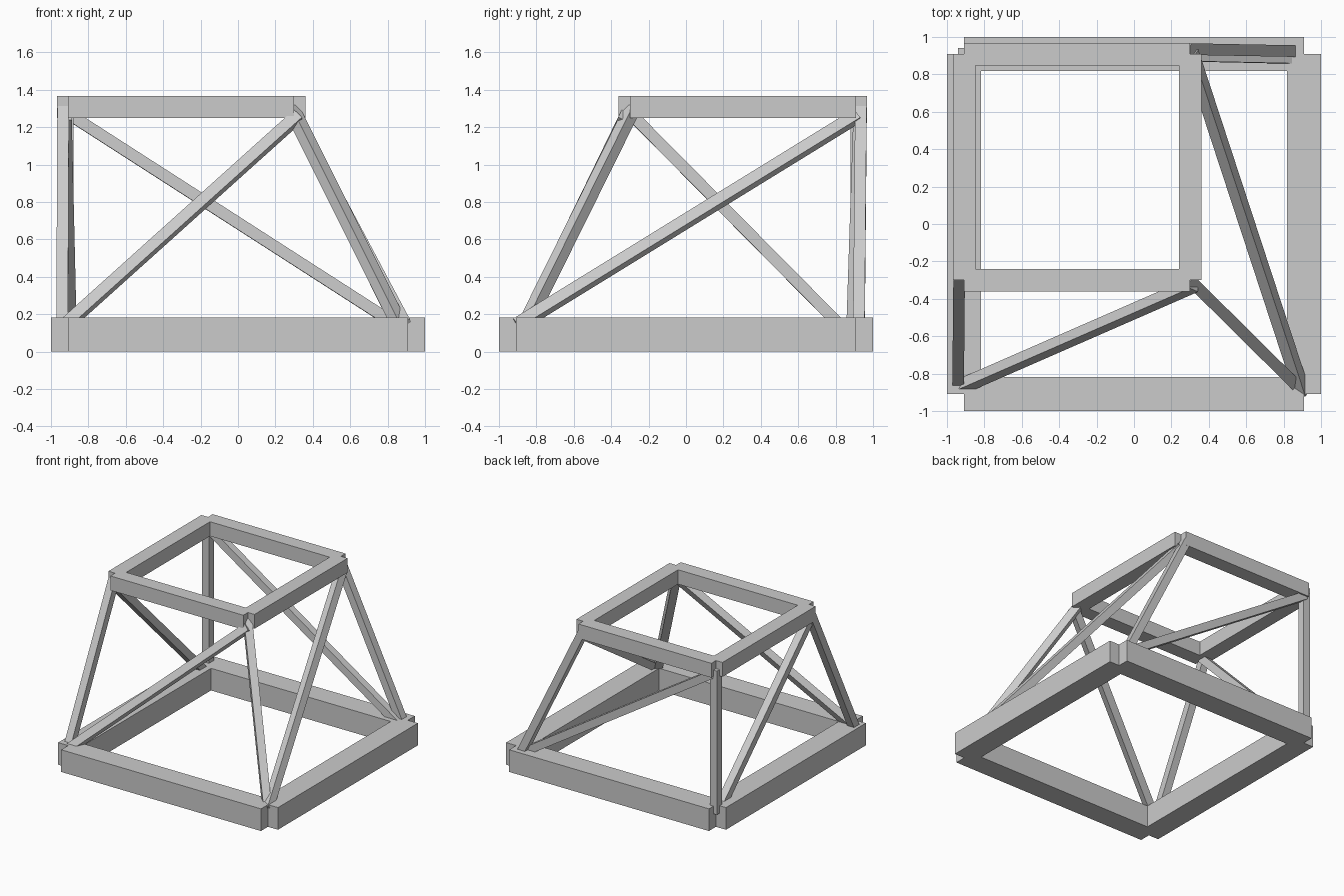
import bpy
from mathutils import Vector, Matrix

if "Cube" in bpy.data.objects:
    bpy.data.objects.remove(bpy.data.objects["Cube"])

def beam(name, p0, p1, ref, w, h):
    """Box running from p0 to p1; ref fixes its roll."""
    p0, p1 = Vector(p0), Vector(p1)
    d = (p1 - p0).normalized()
    u = d.cross(Vector(ref)).normalized()
    v = d.cross(u)
    c = [p + u * a * w / 2 + v * b * h / 2
         for p in (p0, p1) for a, b in ((-1, -1), (1, -1), (1, 1), (-1, 1))]
    faces = [(3, 2, 1, 0), (4, 5, 6, 7)]
    faces += [(i, (i + 1) % 4, (i + 1) % 4 + 4, i + 4) for i in range(4)]
    me = bpy.data.meshes.new(name)
    me.from_pydata(c, [], faces)
    ob = bpy.data.objects.new(name, me)
    bpy.context.collection.objects.link(ob)

def square_frame(name, x0, x1, y0, y1, z, w, h):
    """Four beams ending on the corner points, leaving notched corners."""
    pts = [(x0, y0, z), (x1, y0, z), (x1, y1, z), (x0, y1, z)]
    for side, i in zip(("front", "right", "back", "left"), range(4)):
        beam(f"{name}_{side}", pts[i], pts[(i + 1) % 4], (0, 0, 1), w, h)

def strut(name, low, high, ref, z0, z1, t=0.062):
    """Strut through low (at z 0.18) and high (at z 1.25), cut at z0 and z1."""
    a, b = Vector((*low, 0.18)), Vector((*high, 1.25))
    at = lambda z: a.lerp(b, (z - 0.18) / 1.07)
    beam(name, at(z0), at(z1), ref, t, t)

# Base and upper frames
square_frame("base_frame", -0.908, 0.908, -0.908, 0.908, 0.091, 0.182, 0.182)
square_frame("top_frame", -0.908, 0.30, -0.30, 0.908, 1.307, 0.12, 0.118)

X, Y, Z = (1, 0, 0), (0, 1, 0), (0, 0, 1)
# Corner legs
for name, low, high, ref in (
        ("front_left", (-0.94, -0.83), (-0.935, -0.30), Z),
        ("front_right", (0.845, -0.84), (0.31, -0.31), Z),
        ("back_right", (0.83, 0.925), (0.30, 0.935), Z),
        ("back_left", (-0.91, 0.91), (-0.91, 0.91), X)):
    strut(name + "_leg", low, high, ref, 0.12, 1.30)

# Diagonal braces, one per side
for name, low, high, ref in (
        ("front", (-0.88, -0.85), (0.31, -0.33), X),
        ("right", (0.88, -0.84), (0.31, 0.898), Y),
        ("back", (0.79, 0.89), (-0.875, 0.925), X),
        ("left", (-0.895, 0.785), (-0.92, -0.275), Y)):
    strut(name + "_brace", low, high, ref, 0.14, 1.26)
